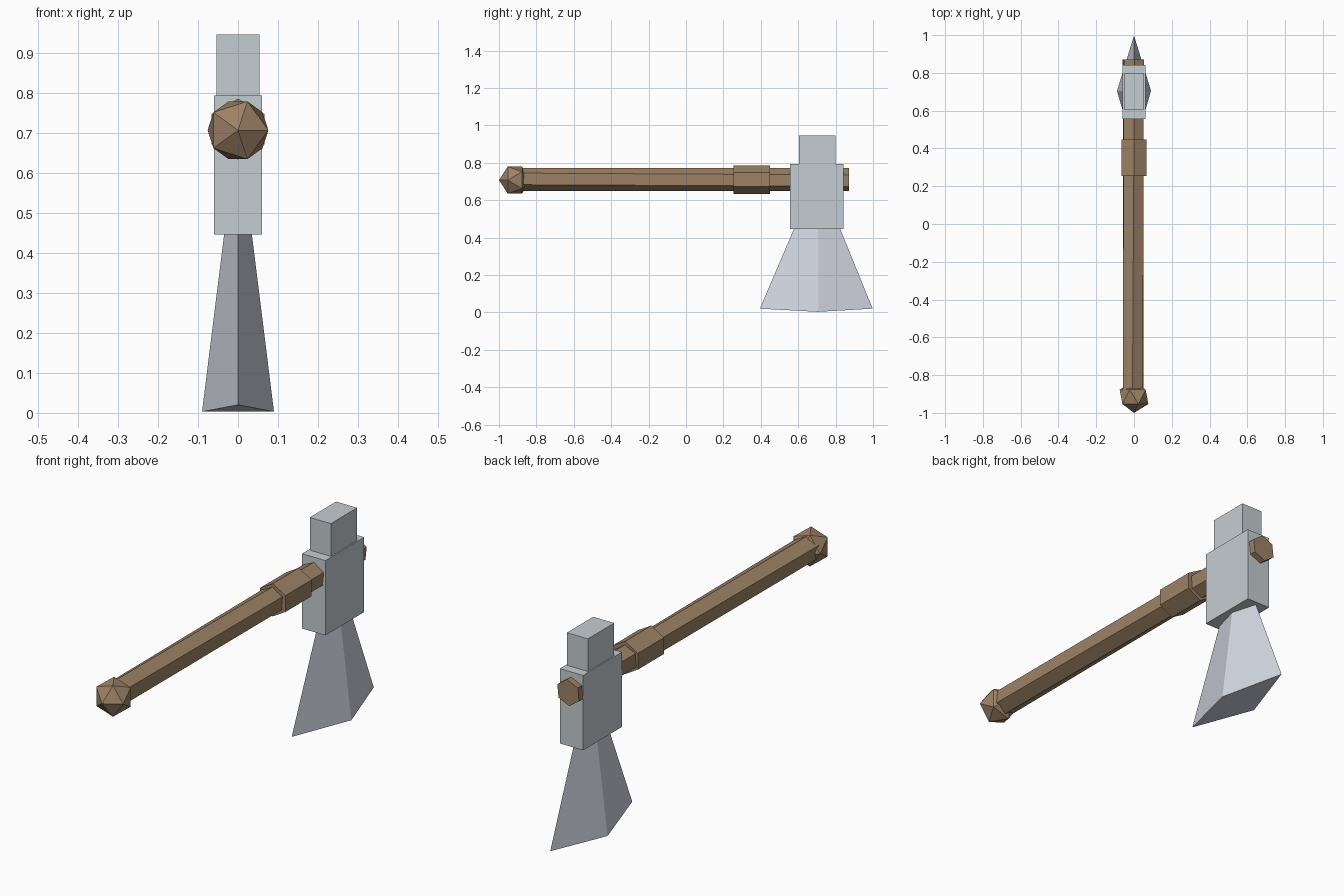
import bpy, bmesh, math
from mathutils import Matrix

cube = bpy.data.objects.get("Cube")
if cube:
    bpy.data.objects.remove(cube, do_unlink=True)


def material(name, rgb):
    mat = bpy.data.materials.new(name)
    mat.use_nodes = True
    mat.diffuse_color = (*rgb, 1)
    bsdf = next(n for n in mat.node_tree.nodes if n.type == 'BSDF_PRINCIPLED')
    bsdf.inputs["Base Color"].default_value = (*rgb, 1)
    return mat


wood = material("brown wood", (0.34, 0.225, 0.133))
iron = material("grey iron", (0.56, 0.61, 0.64))
steel = material("pale steel", (0.65, 0.68, 0.76))


def finish(name, bm, mat):
    bmesh.ops.recalc_face_normals(bm, faces=bm.faces)
    mesh = bpy.data.meshes.new(name)
    bm.to_mesh(mesh)
    bm.free()
    mesh.materials.append(mat)
    obj = bpy.data.objects.new(name, mesh)
    bpy.context.collection.objects.link(obj)
    return obj


def loft(name, rings, mat):
    """Skin matching rings of points and cap both ends."""
    bm = bmesh.new()
    loops = [[bm.verts.new(p) for p in ring] for ring in rings]
    for a, b in zip(loops, loops[1:]):
        for i in range(len(a)):
            j = (i + 1) % len(a)
            bm.faces.new((a[i], a[j], b[j], b[i]))
    bm.faces.new(loops[0])
    bm.faces.new(loops[-1])
    return finish(name, bm, mat)


def hexagon(y, radius, twist=0, x=0, z=0.71):
    angles = [math.radians(60 * i + twist) for i in range(6)]
    return [(x + radius * math.sin(a), y, z + radius * math.cos(a)) for a in angles]


def block(name, x, y0, y1, z0, z1, mat):
    ring = [(-x, y0), (x, y0), (x, y1), (-x, y1)]
    return loft(name, [[(*p, z) for p in ring] for z in (z0, z1)], mat)


# Wooden shaft with a slight twist, and its thicker collar
loft("handle", [hexagon(-0.92, 0.062, -4, -0.004), hexagon(0.872, 0.061, 6, -0.004)], wood)
loft("collar", [hexagon(0.255, 0.076), hexagon(0.448, 0.076)], wood)

# Faceted knob with one corner pointing forward
bm = bmesh.new()
bmesh.ops.create_icosphere(bm, subdivisions=1, radius=0.085,
                           matrix=Matrix.Translation((0, -0.915, 0.707))
                           @ Matrix.Rotation(math.pi / 2, 4, 'X'))
finish("pommel", bm, wood)

# Head blocks
block("head_block", 0.06, 0.557, 0.842, 0.446, 0.794, iron)
block("poll", 0.054, 0.605, 0.798, 0.78, 0.946, iron)


# Flared blade with a diamond section
def diamond(x, y0, y1, z_edge, z_side):
    return [(-x, 0.705, z_side), (0, y0, z_edge), (x, 0.705, z_side), (0, y1, z_edge)]


loft("blade", [diamond(0.09, 0.395, 0.998, 0.02, 0.003),
               diamond(0.033, 0.583, 0.819, 0.46, 0.46)], steel)
